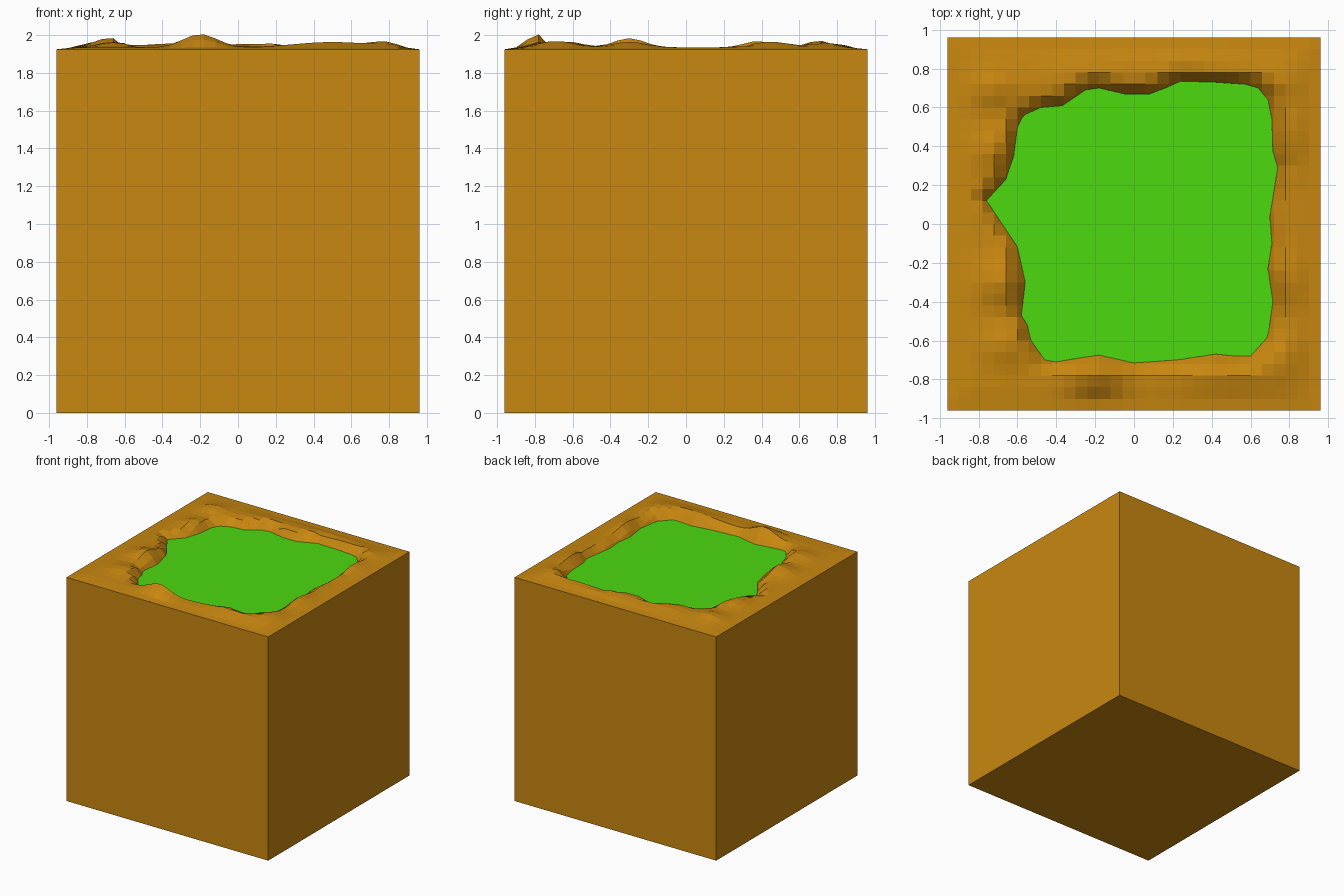
import bpy, bmesh, math
from mathutils import Vector

HALF = 0.96        # half width of the block
TOP = 1.925        # height of the flat border
POOL = 1.89        # height of the liquid surface
CELLS = 32         # terrain grid resolution
BANK_SLOPE = 1.3

old = bpy.data.objects.get("Cube")
if old:
    bpy.data.objects.remove(old, do_unlink=True)


def make_material(name, colour):
    material = bpy.data.materials.new(name)
    material.use_nodes = True
    material.diffuse_color = colour
    shader = next(n for n in material.node_tree.nodes if n.type == "BSDF_PRINCIPLED")
    shader.inputs["Base Color"].default_value = colour
    return material


def add_object(name, bm, material):
    mesh = bpy.data.meshes.new(name)
    bm.to_mesh(mesh)
    bm.free()
    mesh.materials.append(material)
    obj = bpy.data.objects.new(name, mesh)
    bpy.context.collection.objects.link(obj)
    return obj


earth = make_material("ochre earth", (0.578, 0.242, 0.005, 1))
slime = make_material("bright green", (0.072, 0.70, 0.005, 1))

# Shoreline of the pool, clockwise from its western tip
shore = [Vector(p) for p in (
    (-.76, .12), (-.66, .23), (-.62, .35), (-.6, .5), (-.57, .56), (-.48, .6),
    (-.37, .61), (-.25, .69), (-.18, .7), (-.05, .67), (.08, .67), (.16, .7),
    (.24, .735), (.42, .73), (.57, .72), (.64, .7), (.69, .64), (.71, .54),
    (.715, .38), (.74, .29), (.7, .04), (.71, -.1), (.69, -.23), (.715, -.4),
    (.69, -.58), (.6, -.68), (.52, -.68), (.42, -.67), (.22, -.7), (0, -.715),
    (-.18, -.675), (-.28, -.69), (-.4, -.71), (-.46, -.7), (-.53, -.6),
    (-.55, -.52), (-.58, -.47), (-.56, -.3), (-.6, -.12), (-.68, 0))]

# Mounds on the rim: x, y, height, spread along x, spread along y
mounds = (
    (-.2, -.78, .07, .09, .06), (.5, -.76, .03, .2, .06),
    (-.68, -.3, .05, .08, .08), (-.7, .38, .035, .08, .07),
    (-.72, .7, .035, .08, .06), (-.66, -.62, .03, .08, .07),
    (.77, -.3, .03, .06, .09), (.77, .45, .03, .06, .1),
    (.72, .72, .025, .08, .06), (.2, .79, .02, .3, .05),
    (-.35, .74, .02, .15, .06), (.77, -.66, .03, .06, .08))


def shore_distance(point):
    """Distance to the shoreline, negative inside the pool."""
    nearest, inside = math.inf, False
    for a, b in zip(shore, shore[1:] + shore[:1]):
        edge = b - a
        t = max(0, min(1, (point - a).dot(edge) / edge.length_squared))
        nearest = min(nearest, (point - a - edge * t).length)
        if (a.y > point.y) != (b.y > point.y):
            if point.x < a.x + edge.x * (point.y - a.y) / edge.y:
                inside = not inside
    return -nearest if inside else nearest


def ground_height(x, y):
    margin = HALF - max(abs(x), abs(y))
    fade = max(0, min(1, margin / 0.12))
    height = 0.01
    for cx, cy, rise, sx, sy in mounds:
        height += rise * math.exp(-(((x - cx) / sx) ** 2 + ((y - cy) / sy) ** 2) / 2)
    bank = POOL - 0.008 + BANK_SLOPE * shore_distance(Vector((x, y)))
    return max(POOL - 0.15, min(TOP + fade * height, bank if margin > 0.03 else TOP))


# Block: four walls and the underside
bm = bmesh.new()
bmesh.ops.create_cube(bm, size=1)
for v in bm.verts:
    v.co = (v.co.x * 2 * HALF, v.co.y * 2 * HALF, (v.co.z + 0.5) * TOP)
lid = [f for f in bm.faces if f.normal.z > 0.5]
bmesh.ops.delete(bm, geom=lid, context="FACES_ONLY")
add_object("earth_block", bm, earth)

# Ground: bumpy rim sinking into a basin
bm = bmesh.new()
bmesh.ops.create_grid(bm, x_segments=CELLS, y_segments=CELLS, size=HALF)
for v in bm.verts:
    v.co.z = ground_height(v.co.x, v.co.y)
add_object("ground_rim", bm, earth)

# Liquid: one flat surface filling the basin
bm = bmesh.new()
face = bm.faces.new([bm.verts.new((p.x, p.y, POOL)) for p in reversed(shore)])
face.normal_update()
add_object("pool_surface", bm, slime)
